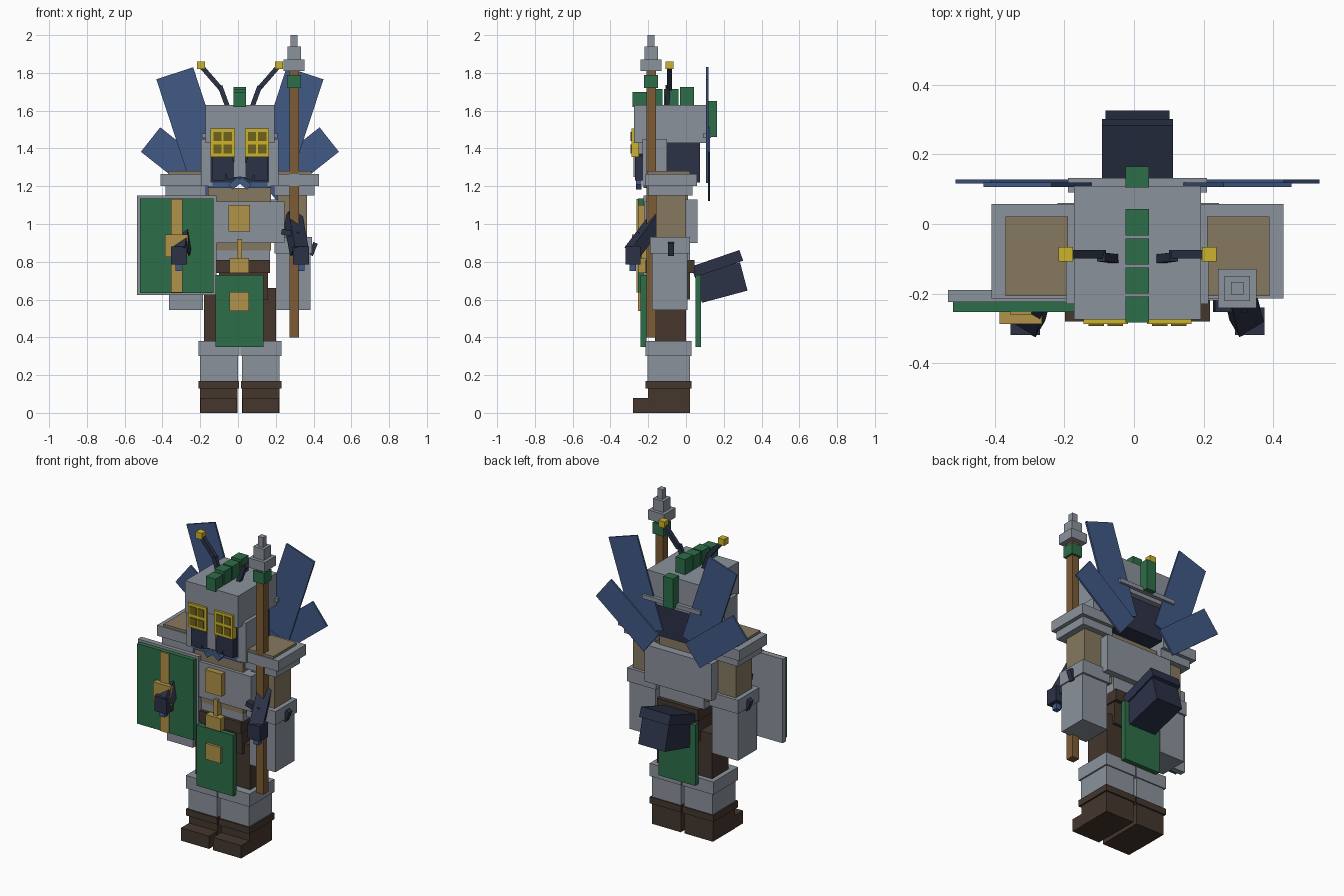
import bpy
import math
from mathutils import Matrix, Vector

CX = 0.01  # symmetry plane of the body


def mat(name, r, g, b):
    m = bpy.data.materials.new(name)
    m.diffuse_color = (r, g, b, 1)
    return m


GREY = mat("steel_grey", 0.26, 0.29, 0.33)
GREEN = mat("cloth_green", 0.027, 0.155, 0.066)
GOLD = mat("gold", 0.44, 0.29, 0.065)
YELLOW = mat("yellow", 0.6, 0.45, 0.025)
OLIVE = mat("dark_yellow", 0.16, 0.125, 0.012)
BLUE = mat("wing_blue", 0.053, 0.1, 0.235)
NAVY = mat("navy", 0.025, 0.032, 0.064)
BROWN = mat("leather_brown", 0.058, 0.037, 0.027)
WOOD = mat("wood", 0.2, 0.105, 0.035)
TAN = mat("tan_cloth", 0.24, 0.19, 0.115)

FACES = [(0, 1, 3, 2), (4, 6, 7, 5), (0, 4, 5, 1), (2, 3, 7, 6), (0, 2, 6, 4), (1, 5, 7, 3)]


def solid(name, m, matrix, size):
    """Cuboid of the given size placed by a matrix."""
    corners = [(x, y, z) for x in (-.5, .5) for y in (-.5, .5) for z in (-.5, .5)]
    pts = [matrix @ Vector((c[0] * size[0], c[1] * size[1], c[2] * size[2])) for c in corners]
    me = bpy.data.meshes.new(name)
    me.from_pydata(pts, [], FACES)
    me.materials.append(m)
    ob = bpy.data.objects.new(name, me)
    bpy.context.collection.objects.link(ob)
    return ob


def box(name, m, x, y, z):
    """Axis-aligned cuboid from (min, max) ranges."""
    mid = Vector([(a + b) / 2 for a, b in (x, y, z)])
    return solid(name, m, Matrix.Translation(mid), [b - a for a, b in (x, y, z)])


def pair(name, m, x, y, z):
    """Cuboid on the right and its mirror image on the left."""
    box(name + "_right", m, x, y, z)
    box(name + "_left", m, (2 * CX - x[1], 2 * CX - x[0]), y, z)


def beam(name, m, a, b, w, d):
    """Cuboid running from point a to point b."""
    a, b = Vector(a), Vector(b)
    v = b - a
    rot = Vector((0, 0, 1)).rotation_difference(v.normalized()).to_matrix().to_4x4()
    return solid(name, m, Matrix.Translation((a + b) / 2) @ rot, (w, d, v.length))


def beam_pair(name, m, a, b, w, d):
    flip = lambda p: (2 * CX - p[0], p[1], p[2])
    beam(name + "_right", m, a, b, w, d)
    beam(name + "_left", m, flip(a), flip(b), w, d)


# Legs and boots
pair("boot", BROWN, (0.022, 0.22), (-0.20, 0.02), (0, 0.13))
pair("boot_toe", BROWN, (0.024, 0.218), (-0.28, -0.19), (0, 0.08))
pair("boot_cuff", BROWN, (0.015, 0.23), (-0.215, 0.03), (0.13, 0.17))
pair("shin_plate", GREY, (0.02, 0.22), (-0.205, 0.022), (0.17, 0.30))
pair("knee_plate", GREY, (0.013, 0.23), (-0.215, 0.03), (0.30, 0.38))
pair("thigh", BROWN, (0.011, 0.20), (-0.165, 0.0), (0.38, 0.66))

# Waist, chest and back
box("waist", BROWN, (-0.10, 0.16), (-0.19, 0.02), (0.60, 0.76))
box("belt", BROWN, (-0.115, 0.17), (-0.215, 0.045), (0.74, 0.81))
box("belly", GREY, (-0.14, 0.17), (-0.195, 0.02), (0.81, 0.90))
box("torso", TAN, (-0.16, 0.175), (-0.2, 0.01), (0.86, 1.19))
box("chest_plate", GREY, (-0.22, 0.245), (-0.22, -0.16), (0.90, 1.12))
box("back_plate", GREY, (-0.22, 0.245), (0.0, 0.06), (0.90, 1.13))
box("chest_core", GREY, (-0.18, 0.2), (-0.17, 0.01), (0.90, 1.12))
box("chest_badge", GOLD, (-0.05, 0.063), (-0.255, -0.21), (0.96, 1.10))
box("buckle", GOLD, (-0.045, 0.058), (-0.255, -0.21), (0.74, 0.82))
box("pendant_chain", GOLD, (-0.005, 0.022), (-0.235, -0.19), (0.82, 0.92))
box("front_tabard", GREEN, (-0.12, 0.135), (-0.24, -0.21), (0.35, 0.73))
box("tabard_badge", GOLD, (-0.045, 0.057), (-0.255, -0.235), (0.54, 0.64))
box("back_tabard", GREEN, (-0.12, 0.135), (0.05, 0.08), (0.35, 0.73))

# Bag hanging behind the belt, tilted upwards
tilt = Matrix.Rotation(math.radians(15), 4, 'X')
solid("bag", NAVY, Matrix.Translation((CX, 0.185, 0.69)) @ tilt, (0.185, 0.25, 0.155))
tilt = Matrix.Rotation(math.radians(19), 4, 'X')
solid("bag_lid", NAVY, Matrix.Translation((CX, 0.165, 0.79)) @ tilt, (0.205, 0.27, 0.06))

# Shoulders and arms
pair("pauldron_top", GREY, (0.19, 0.43), (-0.215, 0.058), (1.20, 1.265))
pair("pauldron_pad", TAN, (0.21, 0.39), (-0.207, 0.022), (1.22, 1.28))
pair("pauldron_tier", GREY, (0.19, 0.405), (-0.20, 0.035), (1.15, 1.20))
pair("upper_arm", TAN, (0.21, 0.365), (-0.16, 0.0), (0.90, 1.15))
pair("gauntlet", GREY, (0.205, 0.385), (-0.18, 0.007), (0.545, 0.85))
pair("gauntlet_cuff", GREY, (0.193, 0.393), (-0.19, 0.02), (0.845, 0.93))
beam_pair("cuff_pin", NAVY, (0.41, -0.08, 0.90), (0.385, -0.08, 0.835), 0.025, 0.032)
beam_pair("insect_forearm", NAVY, (0.29, -0.14, 1.04), (0.325, -0.285, 0.85), 0.08, 0.07)
pair("insect_hand", NAVY, (0.29, 0.375), (-0.32, -0.24), (0.785, 0.88))
pair("insect_finger", BLUE, (0.318, 0.352), (-0.30, -0.265), (0.75, 0.79))
beam("thumb", NAVY, (0.23, -0.235, 0.96), (0.32, -0.235, 0.94), 0.03, 0.035)

# Shield
box("shield_rim", GREY, (-0.535, -0.115), (-0.225, -0.19), (0.625, 1.15))
box("shield_face", GREEN, (-0.52, -0.13), (-0.253, -0.22), (0.635, 1.135))
box("shield_stripe", GOLD, (-0.355, -0.295), (-0.262, -0.25), (0.637, 1.133))
box("shield_boss", GOLD, (-0.387, -0.265), (-0.287, -0.25), (0.825, 0.945))

# Staff, stacked from square blocks: colour, half width, bottom, top
for name, m, h, z0, z1 in [("staff_shaft", WOOD, 0.025, 0.40, 1.81),
                           ("staff_band", GREEN, 0.037, 1.72, 1.79),
                           ("mace_base", GREY, 0.056, 1.81, 1.87),
                           ("mace_middle", GREY, 0.036, 1.87, 1.94),
                           ("mace_tip", GREY, 0.018, 1.94, 2.0)]:
    box(name, m, (0.297 - h, 0.297 + h), (-0.185 - h, -0.185 + h), (z0, z1))

# Helmet and face
box("helmet", GREY, (-0.173, 0.193), (-0.275, 0.11), (1.43, 1.63))
box("inner_head", NAVY, (-0.145, 0.165), (-0.23, 0.075), (1.22, 1.44))
pair("cheek_guard", GREY, (0.155, 0.215), (-0.23, -0.10), (1.20, 1.45))
box("nose_guard", GREY, (-0.02, 0.04), (-0.277, -0.22), (1.25, 1.47))
box("back_bar", GREY, (-0.19, 0.21), (0.09, 0.133), (1.455, 1.48))
beam_pair("mandible", NAVY, (0.085, -0.25, 1.36), (0.045, -0.25, 1.24), 0.06, 0.04)
pair("jaw", NAVY, (0.085, 0.155), (-0.27, -0.22), (1.23, 1.36))
beam_pair("moustache", BLUE, (0.01, -0.25, 1.235), (0.06, -0.25, 1.195), 0.035, 0.03)
pair("lower_lip", BLUE, (0.04, 0.175), (-0.225, -0.20), (1.19, 1.22))

# Goggles with two by two panes
pair("goggle", YELLOW, (0.037, 0.165), (-0.288, -0.25), (1.355, 1.505))
for i in range(2):
    for j in range(2):
        x, z = 0.052 + 0.055 * i, 1.372 + 0.068 * j
        pair("goggle_pane", OLIVE, (x, x + 0.044), (-0.293, -0.285), (z, z + 0.048))

# Crest
for i, top in enumerate((1.70, 1.715, 1.715, 1.725)):
    y = -0.283 + 0.0835 * i
    box("crest_block", GREEN, (-0.024, 0.043), (y, y + 0.075), (1.62, top))
box("crest_back", GREEN, (-0.024, 0.043), (0.105, 0.165), (1.46, 1.65))

# Antennae
beam_pair("antenna_base", NAVY, (0.075, -0.10, 1.62), (0.115, -0.095, 1.73), 0.025, 0.025)
beam_pair("antenna_rod", NAVY, (0.11, -0.087, 1.715), (0.21, -0.087, 1.83), 0.025, 0.025)
pair("antenna_tip", YELLOW, (0.195, 0.237), (-0.108, -0.066), (1.82, 1.86))

# Wings: thin plates fanning out behind the head
beam_pair("upper_wing", BLUE, (0.175, 0.113, 1.25), (0.355, 0.113, 1.798), 0.205, 0.012)
beam_pair("lower_wing", BLUE, (0.154, 0.122, 1.187), (0.483, 0.122, 1.447), 0.165, 0.012)
